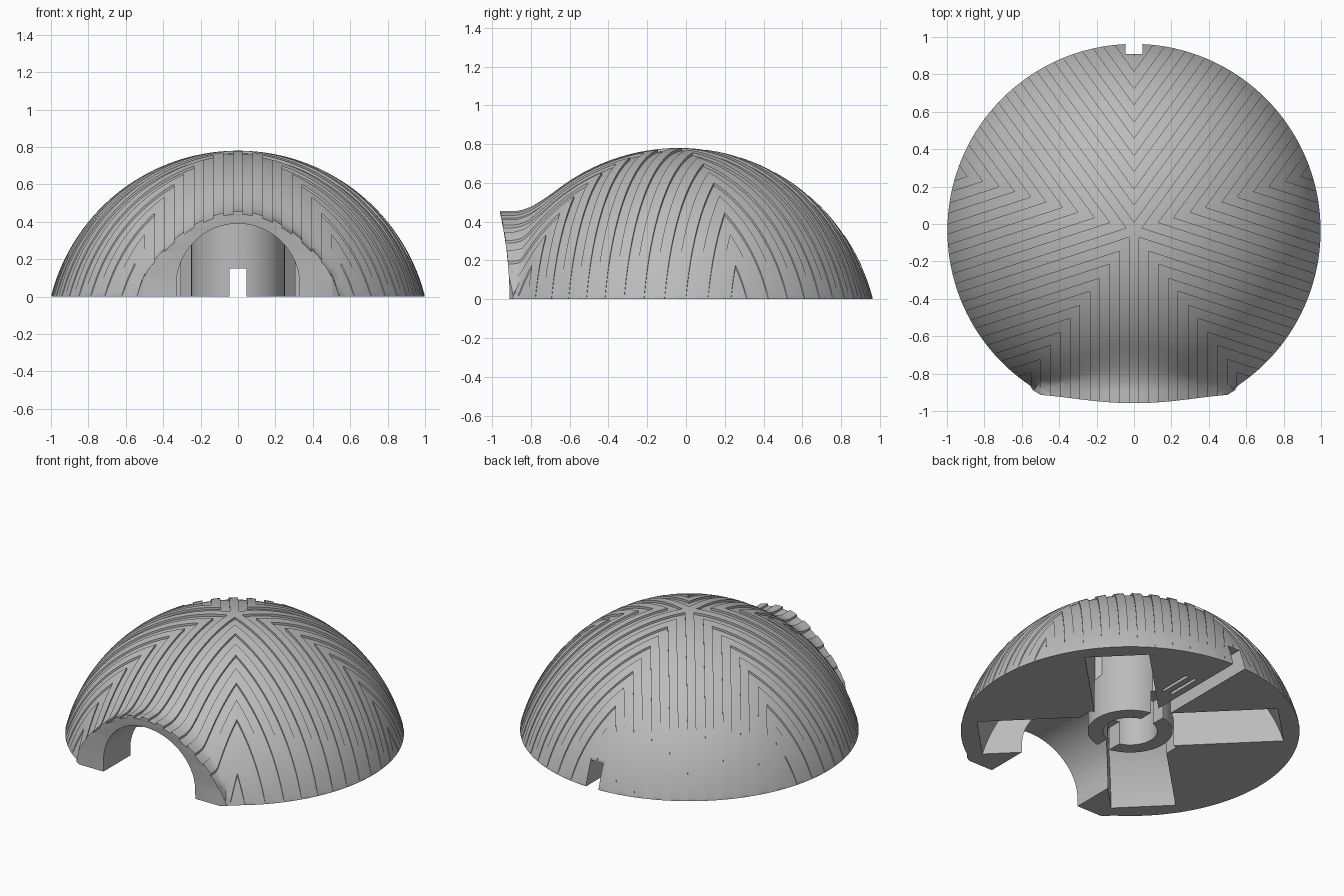
import bpy, bmesh
from math import sin, cos, pi, radians, sqrt, asin
from mathutils import Vector, Matrix

cube = bpy.data.objects.get("Cube")
if cube:
    bpy.data.objects.remove(cube, do_unlink=True)

CY = -0.035            # dome axis in y
BALL, DROP = 1.031, 0.251
DEPTH = 0.014          # ridge height
PITCH = 0.105
SEGS, RINGS = 180, 44
centre = Vector((0, CY, 0))

grey = bpy.data.materials.new("plain_grey")
grey.use_nodes = True
grey.diffuse_color = (0.5, 0.5, 0.5, 1)
grey.node_tree.nodes["Principled BSDF"].inputs["Base Color"].default_value = (0.5, 0.5, 0.5, 1)


def make_object(name, bm):
    bmesh.ops.recalc_face_normals(bm, faces=bm.faces)
    mesh = bpy.data.meshes.new(name)
    bm.to_mesh(mesh)
    bm.free()
    mesh.materials.append(grey)
    obj = bpy.data.objects.new(name, mesh)
    bpy.context.collection.objects.link(obj)
    return obj


def prism(name, points, axis_from, axis_to, place):
    """Extrude a 2D outline between two depths; place maps (u, v, depth) to xyz."""
    bm = bmesh.new()
    ends = [[bm.verts.new(place(u, v, w)) for u, v in points] for w in (axis_from, axis_to)]
    bm.faces.new(ends[0])
    bm.faces.new(ends[1][::-1])
    n = len(points)
    for i in range(n):
        j = (i + 1) % n
        bm.faces.new((ends[0][i], ends[1][i], ends[1][j], ends[0][j]))
    return make_object(name, bm)


def box(name, x0, x1, y0, y1, z0, z1):
    return prism(name, [(x0, y0), (x1, y0), (x1, y1), (x0, y1)], z0, z1,
                 lambda u, v, w: (u, v, w))


def cylinder(name, radius, z0, z1, sides=64):
    ring = [(radius * cos(2 * pi * i / sides), CY + radius * sin(2 * pi * i / sides))
            for i in range(sides)]
    return prism(name, ring, z0, z1, lambda u, v, w: (u, v, w))


def combine(target, tool, operation):
    mod = target.modifiers.new("cut", "BOOLEAN")
    mod.operation, mod.object, mod.solver = operation, tool, "EXACT"
    bpy.context.view_layer.objects.active = target
    bpy.ops.object.modifier_apply(modifier=mod.name)
    bpy.data.objects.remove(tool, do_unlink=True)


def relief(x, y):
    """Ridge height, slightly lower at the rim."""
    r = sqrt(x * x + (y - CY) ** 2)
    return DEPTH * min(1, max(0.6, (1 - r) / 0.015))


def ground(x, y):
    """Groove level: spherical dome blended into the hood over the doorway."""
    z = sqrt(max(0, BALL ** 2 - x * x - (y - CY) ** 2)) - DROP
    if y < -0.4:
        hood = 0.455 - 1.3 * x * x - 14 * max(0, abs(x) - 0.47) ** 2
        blend = max(0.12 - abs(z - hood), 0) / 0.12
        z = max(z, hood) + blend * blend * 0.03 * max(0, 1 - 4 * x * x)
    return z - relief(x, y)


# Domed solid, smooth at first
bm = bmesh.new()
rings = []
top = asin(1.01 / BALL)
for i in range(1, RINGS + 1):
    r = BALL * sin(top * i / RINGS)
    ring = []
    for s in range(SEGS):
        a = pi / 2 + 2 * pi * s / SEGS
        x, y = r * cos(a), CY + r * sin(a)
        ring.append(bm.verts.new((x, y, ground(x, y))))
    rings.append(ring)
rings.append([bm.verts.new((v.co.x, v.co.y, -0.15)) for v in rings[-1]])
crown = bm.verts.new((0, CY, ground(0, CY)))
for s in range(SEGS):
    t = (s + 1) % SEGS
    bm.faces.new((crown, rings[0][s], rings[0][t]))
    for inner, outer in zip(rings, rings[1:]):
        bm.faces.new((inner[s], outer[s], outer[t], inner[t]))
bm.faces.new(rings[-1])
dome = make_object("ridged_dome", bm)

# Concave front of the hood
curve = [(-0.91 - 0.05 * (z / 0.45) ** 2, z) for z in [0.06 * i for i in range(11)]]
outline = [(-1.3, -0.3), (-0.91, -0.3)] + curve + [(-1.3, 0.6)]
combine(dome, prism("front_cutter", outline, -0.75, 0.75, lambda u, v, w: (w, u, v)), "DIFFERENCE")

# Arched doorway
arch = [(0.33 * cos(pi * i / 32), 0.06 + 0.33 * sin(pi * i / 32)) for i in range(33)]
arch += [(-0.33, -0.3), (0.33, -0.3)]
combine(dome, prism("doorway_cutter", arch, -1.3, 0.0, lambda u, v, w: (u, w, v)), "DIFFERENCE")

# Four hollows under the dome, their outer ends following the shell
hollow = [(0.2, 0.4), (0.2, -0.3), (0.89, -0.3)]
hollow += [(sqrt(0.925 ** 2 - (z + DROP) ** 2), z) for z in [0.05 * i for i in range(9)]]
for k in range(4):
    turn = Matrix.Rotation(radians(45 + 90 * k), 3, "Z")
    combine(dome, prism("hollow_cutter", hollow, -0.19, 0.19,
                        lambda u, v, w: centre + turn @ Vector((u, w, v))), "DIFFERENCE")

# Round centre post with a socket, and the cable slot to the back
combine(dome, cylinder("centre_post", 0.25, -0.06, 0.45), "UNION")
combine(dome, cylinder("socket_cutter", 0.16, -0.3, 0.3), "DIFFERENCE")
combine(dome, box("slot_cutter", -0.045, 0.045, -0.35, 1.2, -0.3, 0.15), "DIFFERENCE")

# Small clip grooves beside the slot
for x in (0.09, 0.15):
    combine(dome, box("clip_cutter", x, x + 0.02, 0.45, 0.68, -0.3, 0.04), "DIFFERENCE")

# Flat underside
combine(dome, box("floor_cutter", -1.5, 1.5, -1.5, 1.5, -0.5, 0), "DIFFERENCE")

# Label the outer faces with the fan they belong to
bm = bmesh.new()
bm.from_mesh(dome.data)
bm.normal_update()
label = bm.faces.layers.int.new("fan")
fans = [radians(270 + 72 * k) for k in range(5)]
for f in bm.faces:
    if f.normal.z > 0.1 and all(abs(v.co.z - ground(v.co.x, v.co.y)) < 0.012 for v in f.verts):
        p = f.calc_center_median() - centre
        scores = [p.x * cos(a) + p.y * sin(a) for a in fans]
        f[label] = 1 + scores.index(max(scores))

# Five fans of parallel ridges meeting in chevrons
raised = []
for n, angle in enumerate(fans, 1):
    side = Vector((-sin(angle), cos(angle), 0))
    for k in range(11):
        for sign in (-1, 1):
            offset = sign * PITCH * (0.25 + 0.5 * k)
            geom = set()
            for f in bm.faces:
                if f[label] == n:
                    reach = [(v.co - centre).dot(side) for v in f.verts]
                    if min(reach) < offset < max(reach):
                        geom.update([f], f.edges, f.verts)
            bmesh.ops.bisect_plane(bm, geom=list(geom), dist=1e-5,
                                   plane_co=centre + side * offset, plane_no=side)
    for f in bm.faces:
        if f[label] == n:
            d = abs((f.calc_center_median() - centre).dot(side)) / PITCH
            if abs(d - round(d)) < 0.25:
                raised.append(f)
grown = bmesh.ops.extrude_face_region(bm, geom=raised)["geom"]
for g in grown:
    if isinstance(g, bmesh.types.BMVert):
        g.co.z += relief(g.co.x, g.co.y)
bmesh.ops.delete(bm, geom=[f for f in raised if f.is_valid], context="FACES")
bm.faces.layers.int.remove(label)
bmesh.ops.recalc_face_normals(bm, faces=bm.faces)
bm.to_mesh(dome.data)
bm.free()

bpy.ops.object.select_all(action="DESELECT")
dome.select_set(True)
bpy.context.view_layer.objects.active = dome
bpy.ops.object.shade_smooth_by_angle(angle=radians(30))
